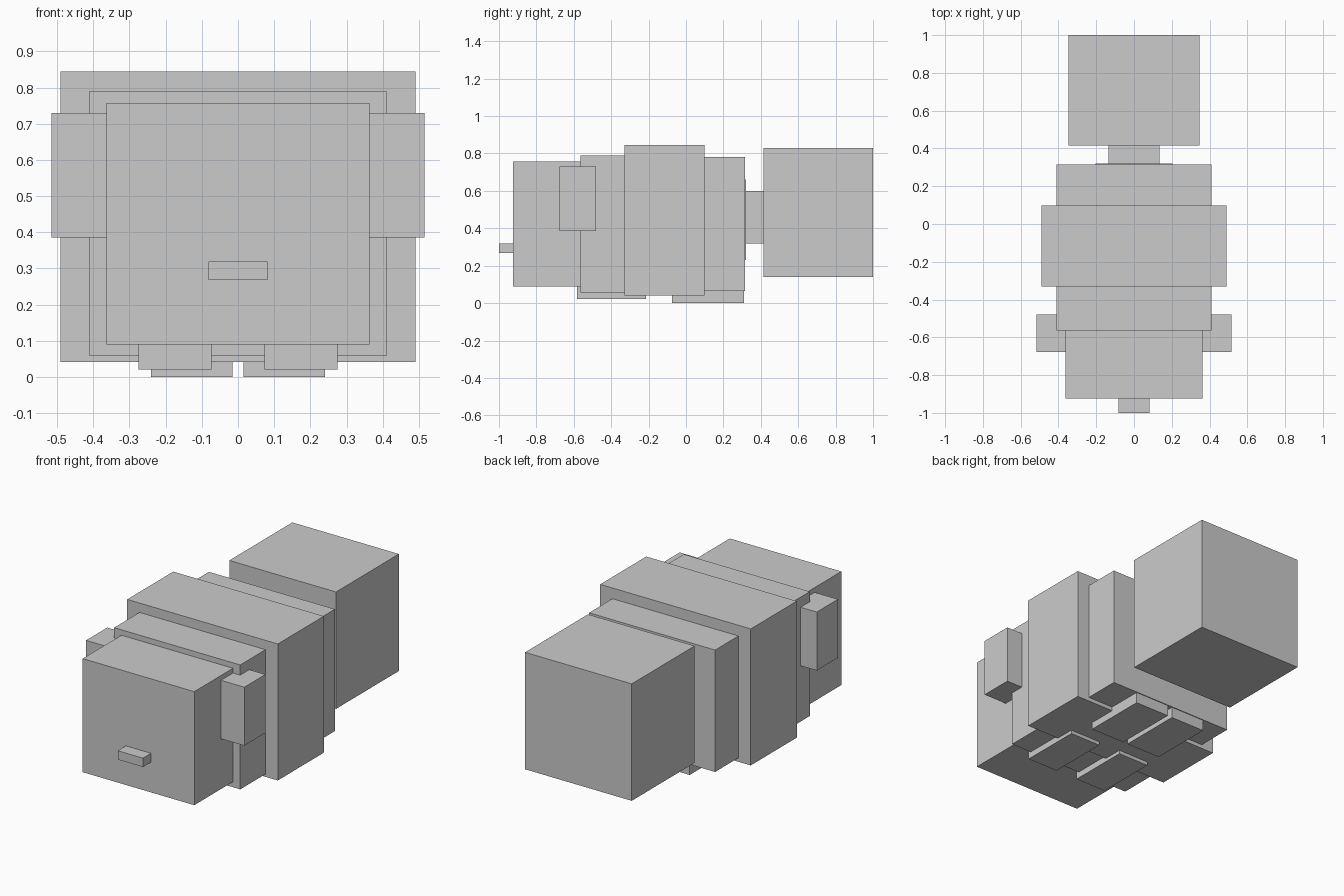
import bpy
from mathutils import Vector

cube = bpy.data.objects.get("Cube")
if cube:
    bpy.data.objects.remove(cube, do_unlink=True)

# Single plain colour
grey = bpy.data.materials.new("plain_grey")
grey.use_nodes = True
colour = (0.6, 0.6, 0.6, 1)
grey.diffuse_color = colour
shader = next(n for n in grey.node_tree.nodes if n.type == 'BSDF_PRINCIPLED')
shader.inputs["Base Color"].default_value = colour


def box(name, x, y, z):
    """Box spanning the (min, max) range on each axis."""
    low, high = (Vector(c) for c in zip(x, y, z))
    bpy.ops.mesh.primitive_cube_add(size=1, location=(low + high) / 2)
    obj = bpy.context.object
    obj.name = name
    obj.scale = high - low
    bpy.ops.object.transform_apply(location=False, rotation=False, scale=True)
    obj.data.materials.append(grey)
    return obj


def centred(name, half, y, z):
    return box(name, (-half, half), y, z)


def pair(name, x, y, z):
    box("left_" + name, x, y, z)
    box("right_" + name, (-x[1], -x[0]), y, z)


# Head and nose
centred("head", 0.363, (-0.925, -0.55), (0.09, 0.758))
centred("nose", 0.082, (-1.0, -0.92), (0.268, 0.32))
pair("ear", (0.35, 0.515), (-0.677, -0.48), (0.386, 0.73))

# Stepped body
centred("chest", 0.41, (-0.565, -0.32), (0.058, 0.79))
centred("belly", 0.49, (-0.33, 0.098), (0.042, 0.845))
centred("hips", 0.41, (0.09, 0.315), (0.065, 0.782))

# Tail with its base plate and stem
centred("tail_plate", 0.205, (0.31, 0.32), (0.23, 0.66))
centred("tail_stem", 0.135, (0.315, 0.42), (0.32, 0.60))
centred("tail", 0.347, (0.415, 1.0), (0.14, 0.828))

# Feet
pair("front_foot", (0.073, 0.275), (-0.583, -0.213), (0.021, 0.12))
pair("back_foot", (0.015, 0.241), (-0.075, 0.31), (0.0, 0.10))
